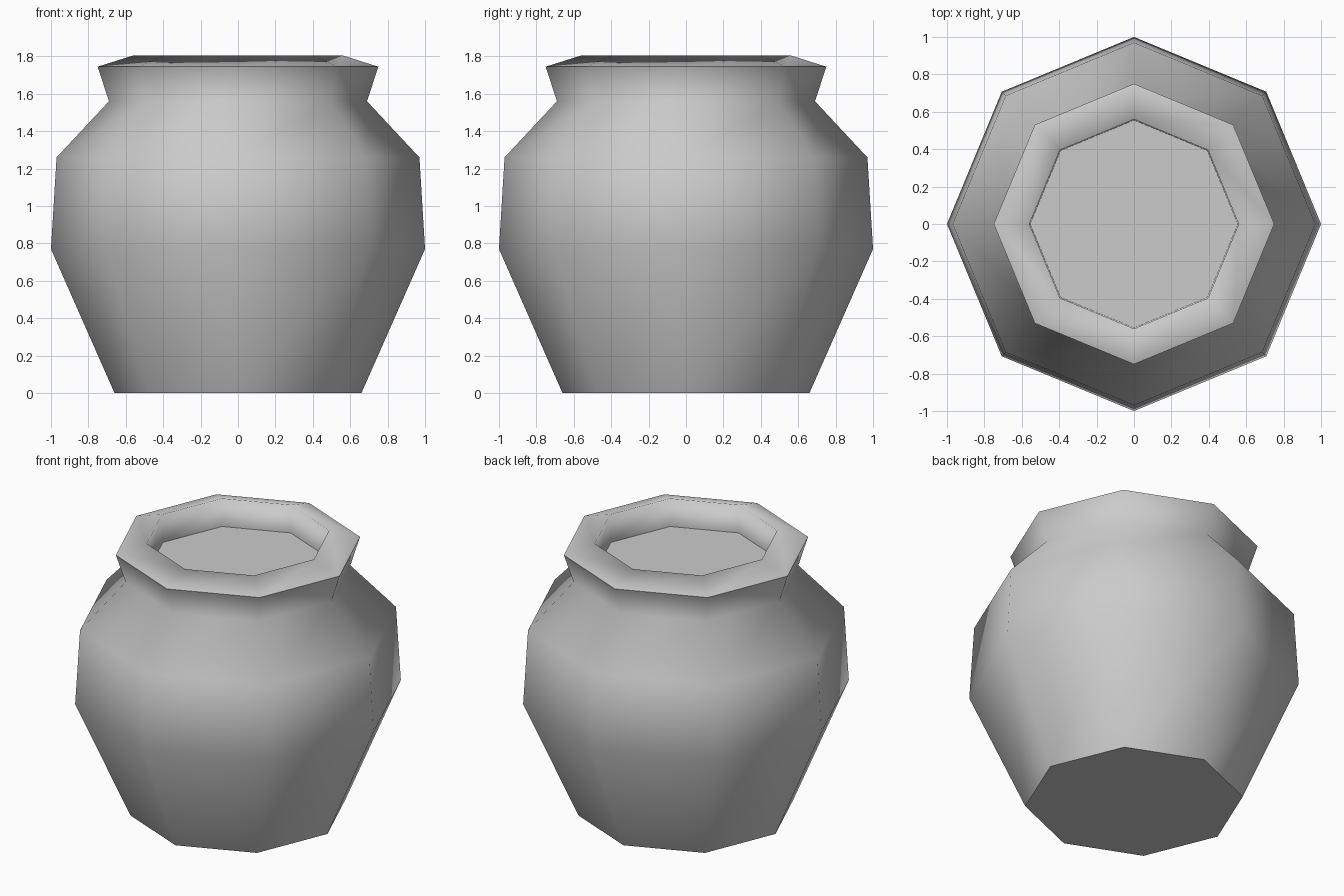
import bpy, bmesh
from math import cos, sin, tau

cube = bpy.data.objects.get("Cube")
if cube:
    bpy.data.objects.remove(cube)

SIDES = 8

# One plain clay colour
clay = bpy.data.materials.new("grey_clay")
clay.use_nodes = True
colour = (0.6, 0.6, 0.6, 1)
clay.diffuse_color = colour
clay.node_tree.nodes["Principled BSDF"].inputs["Base Color"].default_value = colour

# Radius and height, from the foot over the lip to the sunken contents
profile = [(0.66, 0), (1, 0.77), (0.97, 1.26), (0.69, 1.56),
           (0.75, 1.745), (0.56, 1.805), (0.555, 1.62)]
LIP = 4

bm = bmesh.new()
rings = [[bm.verts.new((r * cos(tau * i / SIDES), r * sin(tau * i / SIDES), z))
          for i in range(SIDES)] for r, z in profile]

# Walls
for low, high in zip(rings, rings[1:]):
    for i in range(SIDES):
        j = (i + 1) % SIDES
        bm.faces.new((low[i], low[j], high[j], high[i]))

# Base and the flat surface inside the mouth
bm.faces.new(rings[0][::-1])
bm.faces.new(rings[-1])

# Smooth walls with crisp edges at the foot, lip and inner surface
for face in bm.faces:
    face.smooth = len(face.verts) == 4
for ring in (rings[0], rings[LIP], rings[-1]):
    for i in range(SIDES):
        bm.edges.get((ring[i], ring[(i + 1) % SIDES])).smooth = False

mesh = bpy.data.meshes.new("pot")
bm.to_mesh(mesh)
bm.free()
mesh.materials.append(clay)
pot = bpy.data.objects.new("pot", mesh)
bpy.context.collection.objects.link(pot)
